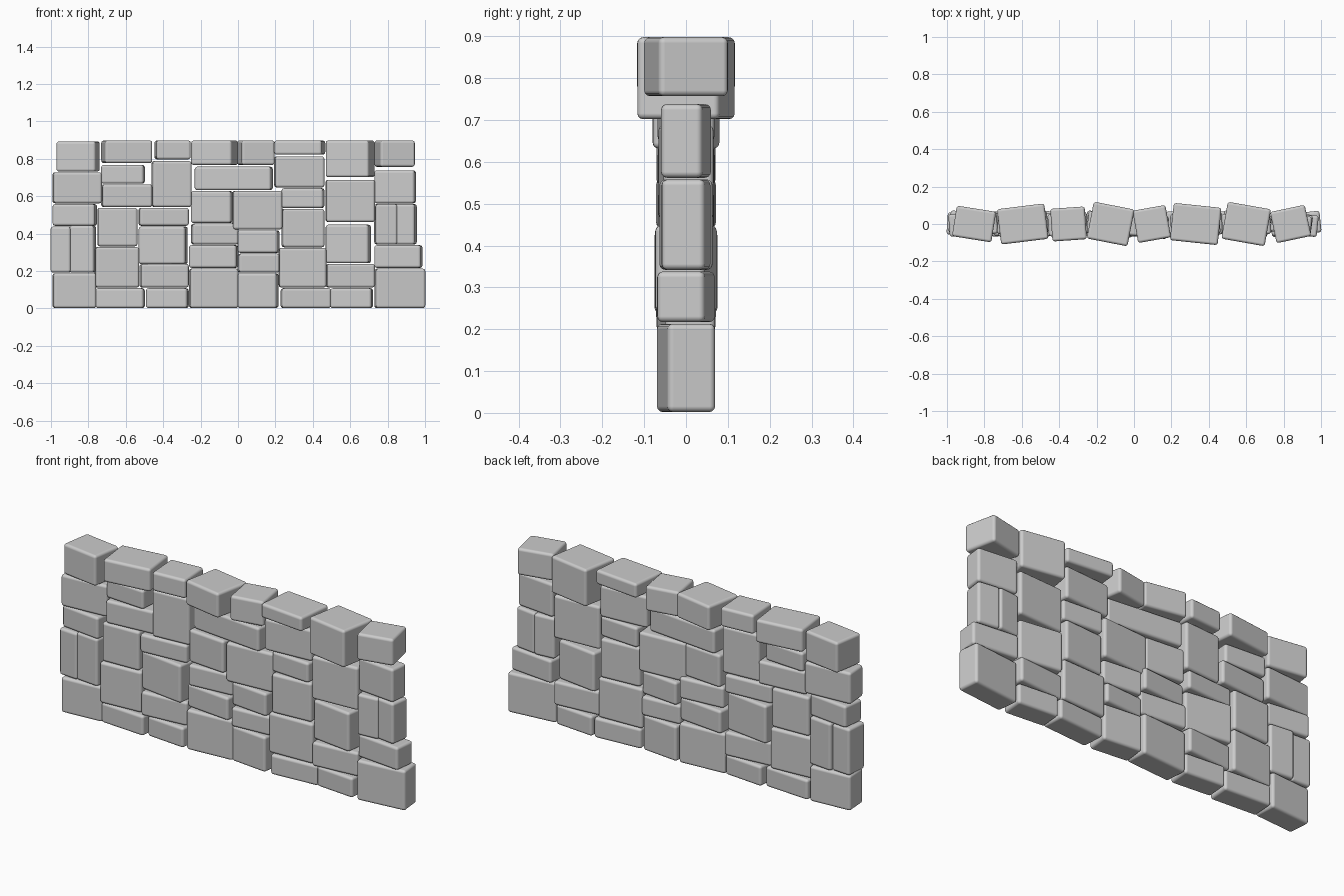
import bpy
from math import radians, sin, cos


def stone(name, x0, x1, z0, z1, turn, depth=0.12, y=0.0):
    """Rounded block filling the given front-view rectangle, turned about z."""
    t = radians(turn)
    width = ((x1 - x0) - depth * abs(sin(t))) / cos(t) + 0.006
    bpy.ops.mesh.primitive_cube_add(size=1, location=((x0 + x1) / 2, y, (z0 + z1) / 2),
                                    rotation=(0, 0, t))
    ob = bpy.context.object
    ob.name = name
    ob.scale = (width, depth, z1 - z0 - 0.004)
    bpy.ops.object.transform_apply(location=False, rotation=False, scale=True)
    bev = ob.modifiers.new("rounded_edges", 'BEVEL')
    bev.width = 0.014
    bev.segments = 3
    bev.harden_normals = True
    bpy.ops.object.shade_smooth_by_angle(angle=radians(40))
    return ob


def column(label, rows):
    """Wall stones of one column, bottom to top."""
    for i, r in enumerate(rows):
        stone(f"{label}_stone_{i + 1}", *r)


# Wall stones: left, right, bottom, top, turn in degrees, (depth, y)
column("far_left", [
    (-.99, -.76, .00, .19, 4), (-1.0, -.89, .19, .44, -4),
    (-.90, -.76, .19, .445, -6, .13), (-.99, -.755, .44, .56, -7),
    (-.99, -.73, .56, .73, 4)])
column("left", [
    (-.76, -.50, .00, .11, -4), (-.765, -.53, .11, .33, 4),
    (-.75, -.54, .33, .54, 2), (-.73, -.46, .54, .665, 5),
    (-.73, -.50, .665, .77, -4)])
column("mid_left", [
    (-.49, -.265, .00, .11, -5), (-.525, -.265, .11, .24, 5),
    (-.53, -.27, .235, .44, -8), (-.53, -.265, .44, .54, 4),
    (-.46, -.25, .54, .79, 4)])
column("centre_left", [
    (-.26, .00, .00, .215, 4), (-.26, .00, .215, .34, -6),
    (-.25, .00, .34, .455, 5), (-.25, -.03, .455, .63, -5),
    (-.23, .185, .63, .76, -6)])
column("centre_right", [
    (.00, .215, .00, .19, -6), (.00, .22, .19, .295, 4),
    (.00, .22, .295, .42, -6), (-.03, .235, .42, .63, 4)])
column("mid_right", [
    (.23, .495, .00, .11, 4), (.22, .47, .11, .325, 2),
    (.235, .46, .325, .535, 4), (.235, .46, .535, .645, -4),
    (.195, .46, .645, .815, 4)])
column("right", [
    (.495, .72, .00, .11, -5), (.47, .73, .11, .24, 5),
    (.47, .71, .24, .45, -8), (.47, .73, .46, .69, 3)])
column("far_right", [
    (.73, 1.0, .00, .215, 6, .115), (.73, .985, .215, .34, -6, .115),
    (.73, .85, .34, .56, 5), (.83, .955, .34, .56, -8, .105),
    (.73, .95, .56, .74, -6, .10)])

# Deeper cap stones along the top: left, right, bottom, top, turn, depth
caps = [(-.97, -.74, .73, .895, -9, .165), (-.73, -.46, .775, .9, 7, .19),
        (-.445, -.255, .795, .9, 4, .175), (-.25, .00, .765, .9, -11, .20),
        (-.005, .195, .765, .9, 10, .175), (.195, .465, .82, .9, -6, .20),
        (.47, .73, .70, .9, -10, .20), (.73, .945, .755, .9, 12, .17)]
for i, c in enumerate(caps):
    stone(f"cap_stone_{i + 1}", *c)
